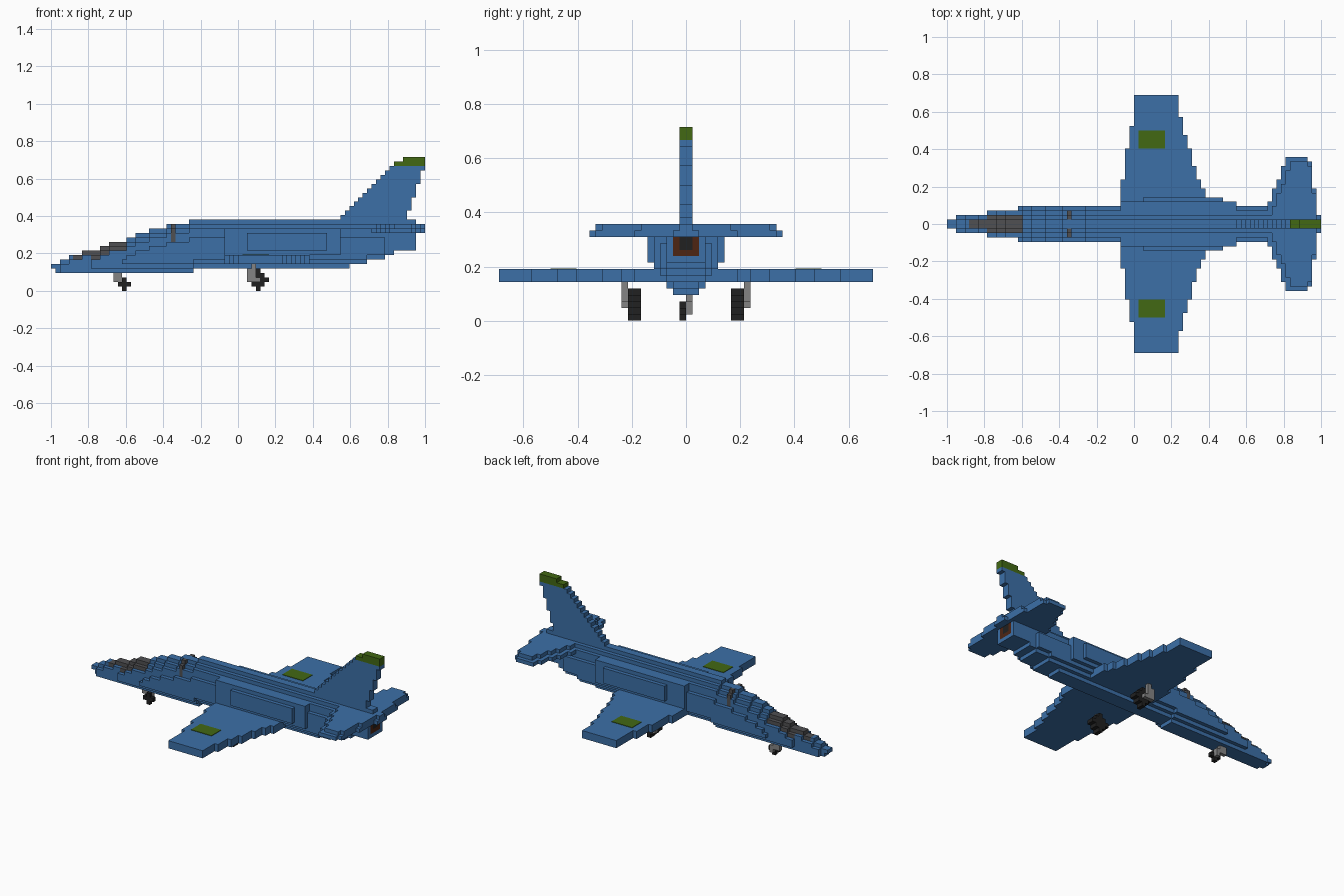
import bpy, bmesh, math

if "Cube" in bpy.data.objects:
    bpy.data.objects.remove(bpy.data.objects["Cube"], do_unlink=True)

U = 2 / 84  # block size; all coordinates below are in blocks


def material(name, rgb):
    m = bpy.data.materials.new(name)
    m.use_nodes = True
    m.diffuse_color = (*rgb, 1)
    m.node_tree.nodes["Principled BSDF"].inputs["Base Color"].default_value = (*rgb, 1)
    return m


BLUE = material("sky blue", (0.045, 0.16, 0.39))
GREEN = material("leaf green", (0.055, 0.14, 0.007))
GLASS = material("canopy grey", (0.08, 0.08, 0.085))
STEEL = material("strut grey", (0.23, 0.23, 0.23))
BLACK = material("tyre black", (0.015, 0.015, 0.015))
RUST = material("exhaust brown", (0.075, 0.018, 0.006))

cells = {}  # block -> (part, material)


def box(part, mat, x0, x1, y0, y1, z0, z1, over=False):
    """Fill a range of blocks; earlier parts keep their blocks unless over."""
    for x in range(x0, x1):
        for y in range(y0, y1):
            for z in range(z0, z1):
                if over or (x, y, z) not in cells:
                    cells[x, y, z] = (part, mat)


def slab(part, mat, x0, x1, half, z0, z1):
    box(part, mat, x0, x1, -half, half, z0, z1)


def step(table, x):
    """Value of a stepped profile at x."""
    return [v for start, v in table if start <= x][-1]


# Fuselage: stepped top, belly and half width along its length
top = [(-42, 6), (-40, 7), (-38, 8), (-35, 9), (-31, 10), (-29, 11), (-25, 12),
       (-23, 13), (-20, 14), (-16, 15), (-11, 16)]
belly = [(-42, 5), (-41, 4), (-10, 5), (25, 6), (29, 7), (33, 8), (35, 9)]
width = [(-42, 1), (-40, 2), (-33, 3), (-26, 4), (33, 3)]
for x in range(-42, 40):
    t, b, w = step(top, x), step(belly, x), step(width, x)
    for half, drop, lift in ((1, 0, 0), (2, 1, 0), (3, 2, 1), (4, 4, 2)):
        if half <= w:
            low = b + (lift if x < 25 else lift // 2)
            slab("fuselage", BLUE, x, x + 1, half, low, max(t - drop, low + 1))

# Air intakes and side fairings
slab("side_fairing", BLUE, -3, 23, 5, 8, 14)
slab("side_fairing", BLUE, 2, 20, 6, 9, 13)

# Main wings, stepped in from root to tip
for x0, x1, y0, y1 in ((-3, 16, 0, 8), (-3, 15, 8, 10), (-2, 14, 10, 13), (-2, 13, 13, 17),
                       (-1, 12, 17, 20), (-1, 11, 20, 22), (0, 11, 22, 24), (0, 10, 24, 29)):
    for a, b in ((y0, y1), (-y1, -y0)):
        box("main_wing", BLUE, x0, x1, a, b, 6, 8)

# Tailplane: lower layer, and an upper layer one block smaller
for x0, x1, y1 in ((29, 42, 2), (30, 41, 5), (31, 41, 8), (32, 40, 10),
                   (33, 40, 13), (34, 40, 14), (34, 39, 15)):
    slab("tailplane", BLUE, x0, x1, y1, 13, 14)
    slab("tailplane", BLUE, x0 + 1 if y1 > 2 else x0, x1, y1 - 1, 14, 15)

# Swept fin with a green cap
for z in range(15, 30):
    front = 23 + max(z - 16, 0) + (z == 29)
    rear = min(42, 38 + (z - 15) // 3)
    slab("fin_cap" if z > 27 else "fin", GREEN if z > 27 else BLUE, front, rear, 1, z, z + 1)

# Canopy: upper blocks of the nose
for x in range(-37, -25):
    half, t = (1 if x < -33 else 2), step(top, x)
    for y in range(-half, half):
        high = t if -1 <= y < 1 else t - 1
        box("canopy", GLASS, x, x + 1, y, y + 1, high - 1, high, over=True)

# Small vents behind the cockpit
for y in (-3, 2):
    box("side_vent", GLASS, -15, -14, y, y + 1, 11, 14, over=True)
for y in (-2, 1):
    box("side_vent", GLASS, -15, -14, y, y + 1, 13, 15, over=True)

# Exhaust: brown ring around a dark centre
box("exhaust_ring", RUST, 39, 40, -2, 2, 10, 14, over=True)
box("exhaust_core", BLACK, 39, 40, -1, 1, 11, 13, over=True)

# Nose gear
box("nose_wheel", BLACK, -27, -24, -1, 0, 1, 2)
box("nose_wheel", BLACK, -26, -25, -1, 0, 0, 3)
box("nose_strut", STEEL, -28, -26, 0, 1, 2, 4)
box("nose_strut", STEEL, -26, -25, 0, 1, 1, 3)

# Main gear, one on each side
for a, b, s in ((7, 9, 9), (-9, -7, -10)):
    box("main_wheel", BLACK, 2, 7, a, b, 2, 3)
    box("main_wheel", BLACK, 3, 6, a, b, 1, 4)
    box("main_wheel", BLACK, 4, 5, a, b, 0, 5)
    box("main_strut", STEEL, 2, 4, s, s + 1, 3, 5)
    box("main_strut", STEEL, 3, 4, s, s + 1, 5, 6)
    box("main_strut", STEEL, 2, 5, s, s + 1, 2, 3)


def build(part):
    """Make one mesh from the exposed block faces of a part."""
    mesh, bm, verts = bpy.data.meshes.new(part), bmesh.new(), {}
    mat = None
    for cell, (name, m) in cells.items():
        if name != part:
            continue
        mat = m
        for axis in range(3):
            for side in (0, 1):
                near = list(cell)
                near[axis] += 2 * side - 1
                if tuple(near) in cells:
                    continue
                u, v = (axis + 1) % 3, (axis + 2) % 3
                loop = []
                for du, dv in ((0, 0), (1, 0), (1, 1), (0, 1)):
                    p = list(cell)
                    p[axis] += side
                    p[u] += du
                    p[v] += dv
                    p = tuple(p)
                    if p not in verts:
                        verts[p] = bm.verts.new([c * U for c in p])
                    loop.append(verts[p])
                bm.faces.new(loop if side else loop[::-1])
    # Merge flat areas into single faces
    bmesh.ops.dissolve_limit(bm, angle_limit=math.radians(1), verts=bm.verts[:], edges=bm.edges[:])
    bm.to_mesh(mesh)
    bm.free()
    mesh.materials.append(mat)
    bpy.context.collection.objects.link(bpy.data.objects.new(part, mesh))


for part in sorted({c[0] for c in cells.values()}):
    build(part)

# Green marking plates on top of the wings
for side, label in ((1, "right"), (-1, "left")):
    bpy.ops.mesh.primitive_cube_add(size=1, location=(4 * U, side * 19 * U, 8 * U))
    plate = bpy.context.object
    plate.name = label + "_wing_marking"
    plate.scale = (6 * U, 4 * U, 0.006)
    plate.data.materials.append(GREEN)
